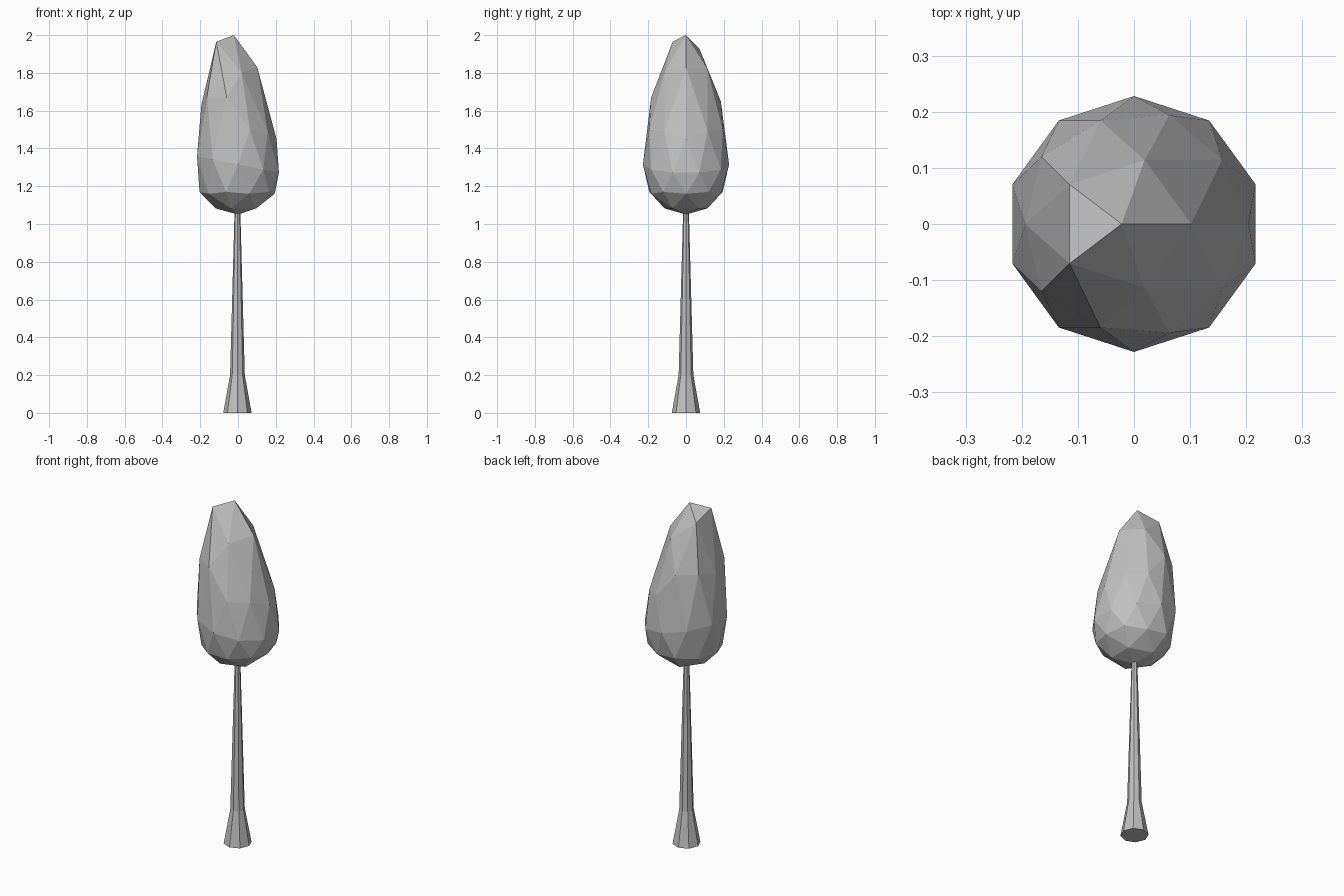
import bpy, bmesh, math

cube = bpy.data.objects.get("Cube")
if cube:
    bpy.data.objects.remove(cube, do_unlink=True)

grey = bpy.data.materials.new("plain_grey")
grey.use_nodes = True
tone = (0.53, 0.53, 0.53, 1)
grey.diffuse_color = tone
grey.node_tree.nodes["Principled BSDF"].inputs["Base Color"].default_value = tone


def add_object(name, bm):
    bmesh.ops.recalc_face_normals(bm, faces=bm.faces)
    mesh = bpy.data.meshes.new(name)
    bm.to_mesh(mesh)
    bm.free()
    mesh.materials.append(grey)
    obj = bpy.data.objects.new(name, mesh)
    bpy.context.collection.objects.link(obj)
    return obj


# Crown: an icosphere whose rings are pulled into a leaning, uneven egg.
# Each ring: unit height -> (first angle, lean in x, heights around the ring)
RADIUS = 0.228
rings = {
    1.0: (0, -0.022, [2.0]),
    0.851: (0, -0.018, [1.83, 1.82, 1.93, 1.965, 1.80]),
    0.526: (36, 0, [1.49, 1.65, 1.63, 1.67, 1.49]),
    0.447: (0, 0, [1.45, 1.50, 1.66, 1.67, 1.50]),
    -0.447: (36, 0, [1.17]),
    -0.526: (0, 0, [1.16]),
    -0.851: (36, 0, [1.083]),
    -1.0: (0, 0, [1.05]),
}
bm = bmesh.new()
bmesh.ops.create_icosphere(bm, subdivisions=2, radius=1)
for v in bm.verts:
    unit = v.co.normalized()
    x, y = unit.x * RADIUS, unit.y * RADIUS
    if abs(unit.z) < 0.1:
        v.co = (x, y, 1.315 - 0.2 * x)
        continue
    level = min(rings, key=lambda h: abs(h - unit.z))
    start, lean, heights = rings[level]
    step = round((math.degrees(math.atan2(y, x)) - start) / 72) % 5
    v.co = (x + lean, y, heights[step % len(heights)])
add_object("tree_crown", bm)

# Trunk: eight-sided tapering post with a flared foot
bm = bmesh.new()
loops = []
for radius, z in [(0.075, 0), (0.039, 0.2), (0.015, 1.08)]:
    loops.append([bm.verts.new((radius * math.cos(i * math.pi / 4) - 0.003,
                                radius * math.sin(i * math.pi / 4), z))
                  for i in range(8)])
for low, high in zip(loops, loops[1:]):
    for i in range(8):
        j = (i + 1) % 8
        bm.faces.new((low[i], low[j], high[j], high[i]))
bm.faces.new(loops[0][::-1])
bm.faces.new(loops[-1])
add_object("tree_trunk", bm)
